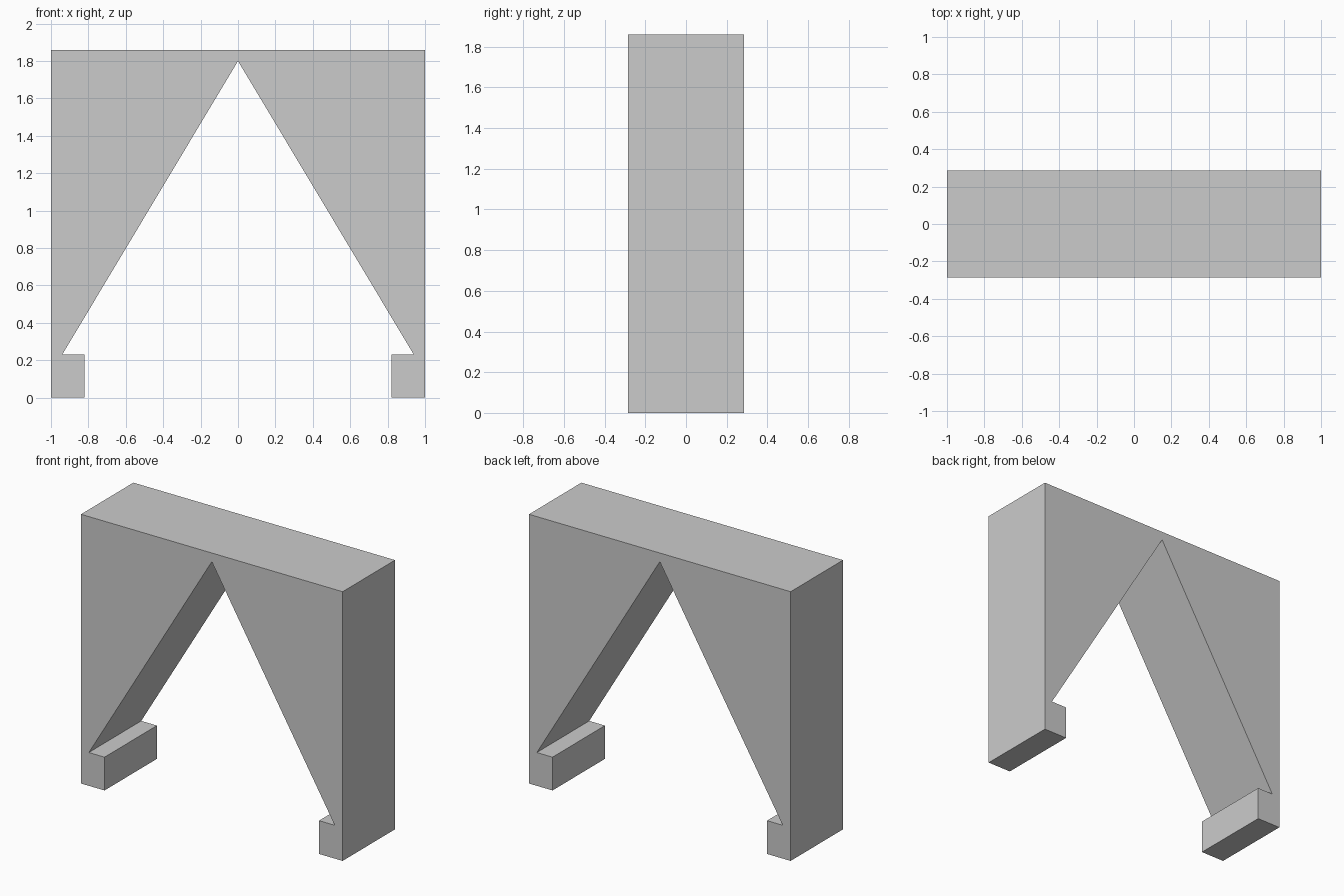
import bpy, bmesh

if "Cube" in bpy.data.objects:
    bpy.data.objects.remove(bpy.data.objects["Cube"])

WIDTH, HEIGHT, DEPTH = 1.0, 1.86, 0.286   # half width, height, half depth

# Right half of the front profile, from the top middle round to the notch apex
half = [(WIDTH, HEIGHT), (WIDTH, 0), (0.82, 0), (0.82, 0.23), (0.94, 0.23)]
outline = half + [(0, 1.80)] + [(-x, z) for x, z in reversed(half)]

# Extrude the outline from front to back
bm = bmesh.new()
front = bm.faces.new([bm.verts.new((x, -DEPTH, z)) for x, z in outline])
ext = bmesh.ops.extrude_face_region(bm, geom=[front])
verts = [g for g in ext["geom"] if isinstance(g, bmesh.types.BMVert)]
bmesh.ops.translate(bm, verts=verts, vec=(0, 2 * DEPTH, 0))
bmesh.ops.recalc_face_normals(bm, faces=bm.faces)

# Block with the triangular opening and two inward feet
mesh = bpy.data.meshes.new("gable_arch")
bm.to_mesh(mesh)
bm.free()
bpy.context.collection.objects.link(bpy.data.objects.new("gable_arch", mesh))
